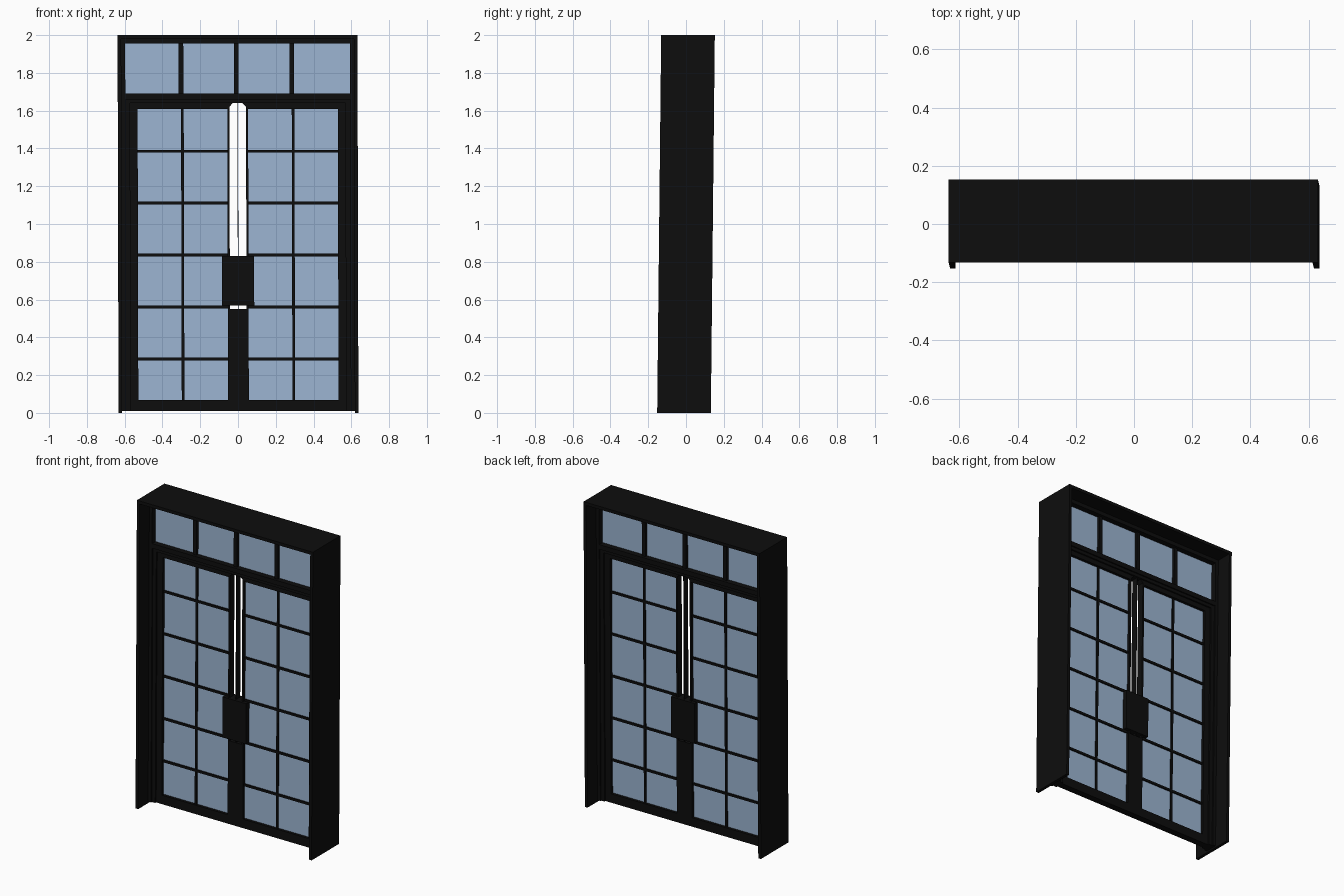
import bpy, bmesh
from mathutils import Matrix

if "Cube" in bpy.data.objects:
    bpy.data.objects.remove(bpy.data.objects["Cube"])

def material(name, rgb):
    m = bpy.data.materials.new(name)
    m.diffuse_color = (*rgb, 1)
    m.use_nodes = True
    m.node_tree.nodes["Principled BSDF"].inputs["Base Color"].default_value = m.diffuse_color
    return m

BLACK = material("black_metal", (0.004, 0.004, 0.004))
GLASS = material("blue_glass", (0.33, 0.46, 0.64))

# the whole unit leans very slightly back and to the side
LEAN = Matrix(((1, 0, -0.0025, 0.0025), (0, 1, 0.0105, -0.0105), (0, 0, 1, 0), (0, 0, 0, 1)))

def boxes(name, mat, spans):
    """One object from boxes given as (x range, y range, z range)."""
    bm = bmesh.new()
    for xr, yr, zr in spans:
        size = [r[1] - r[0] for r in (xr, yr, zr)]
        mid = [(r[1] + r[0]) / 2 for r in (xr, yr, zr)]
        bmesh.ops.create_cube(bm, size=1, matrix=Matrix.Translation(mid) @ Matrix.Diagonal((*size, 1)))
    bm.transform(LEAN)
    me = bpy.data.meshes.new(name)
    bm.to_mesh(me)
    bm.free()
    me.materials.append(mat)
    ob = bpy.data.objects.new(name, me)
    bpy.context.collection.objects.link(ob)
    return ob

def both(x0, x1, yr, zr):
    """The same box on the left and right."""
    return [((x0, x1), yr, zr), ((-x1, -x0), yr, zr)]

DEEP = (-0.142, 0.142)
FRAME = (-0.04, 0.04)
LEAF = (-0.022, 0.022)
BAR = (-0.012, 0.012)
PANE = (-0.004, 0.004)

# deep outer casing: two thin side boards and a top board
boxes("side_casing", BLACK, both(0.616, 0.635, DEEP, (0, 2)))
boxes("top_casing", BLACK, [((-0.635, 0.635), DEEP, (1.98, 2))])

# inner frame: stepped posts, head and transom rail
boxes("inner_frame", BLACK,
      both(0.595, 0.6165, FRAME, (0.01, 1.98))
      + both(0.57, 0.596, (-0.032, 0.032), (0.01, 1.67))
      + [((-0.6, 0.6), FRAME, (1.955, 1.981)),
         ((-0.6, 0.6), FRAME, (1.66, 1.69)),
         ((-0.58, 0.58), (-0.032, 0.032), (1.64, 1.665))])

# transom panes and mullions
boxes("transom_glass", GLASS, [((-0.6, 0.6), PANE, (1.68, 1.96))])
boxes("transom_mullions", BLACK,
      [((x - 0.0125, x + 0.0125), LEAF, (1.685, 1.96)) for x in (-0.3, -0.007, 0.287)])

# door leaves: outer stiles, slim meeting stiles, rails
boxes("door_stiles", BLACK,
      both(0.53, 0.572, LEAF, (0.01, 1.65))
      + both(0.044, 0.055, LEAF, (0.01, 1.65)))
boxes("door_rails", BLACK,
      both(0.044, 0.572, LEAF, (0.01, 0.068))
      + both(0.044, 0.572, LEAF, (1.61, 1.65)))

# centre joint: solid below the lock, a thin edge strip in the open slot above
boxes("lower_meeting_stile", BLACK, both(0.001, 0.0445, LEAF, (0.01, 0.55)))
boxes("centre_edge_strip", BLACK, [((-0.0015, 0.0015), LEAF, (0.01, 1.66))])

# door panes and glazing bars
boxes("door_glass", GLASS, both(0.05, 0.535, PANE, (0.06, 1.62)))
boxes("glazing_bars", BLACK,
      both(0.286, 0.3, BAR, (0.06, 1.62))
      + [b for i in range(5)
         for b in both(0.05, 0.535, BAR, (0.278 + 0.275 * i, 0.293 + 0.275 * i))])

# lock plate across both leaves, front and back
boxes("lock_plate", BLACK, [((-0.085, 0.085), (-0.036, 0.036), (0.568, 0.83))])

# sloped corners at the head of the centre slot
bm = bmesh.new()
for s in (-1, 1):
    pts = [(s * 0.045, 1.62), (s * 0.045, 1.665), (s * 0.002, 1.665)]
    face = bm.faces.new([bm.verts.new((x, -0.022, z)) for x, z in pts])
    ext = bmesh.ops.extrude_face_region(bm, geom=[face], use_keep_orig=True)
    for v in ext["geom"]:
        if isinstance(v, bmesh.types.BMVert):
            v.co.y = 0.022
bmesh.ops.recalc_face_normals(bm, faces=bm.faces)
bm.transform(LEAN)
me = bpy.data.meshes.new("slot_corners")
bm.to_mesh(me)
bm.free()
me.materials.append(BLACK)
bpy.context.collection.objects.link(bpy.data.objects.new("slot_corners", me))
